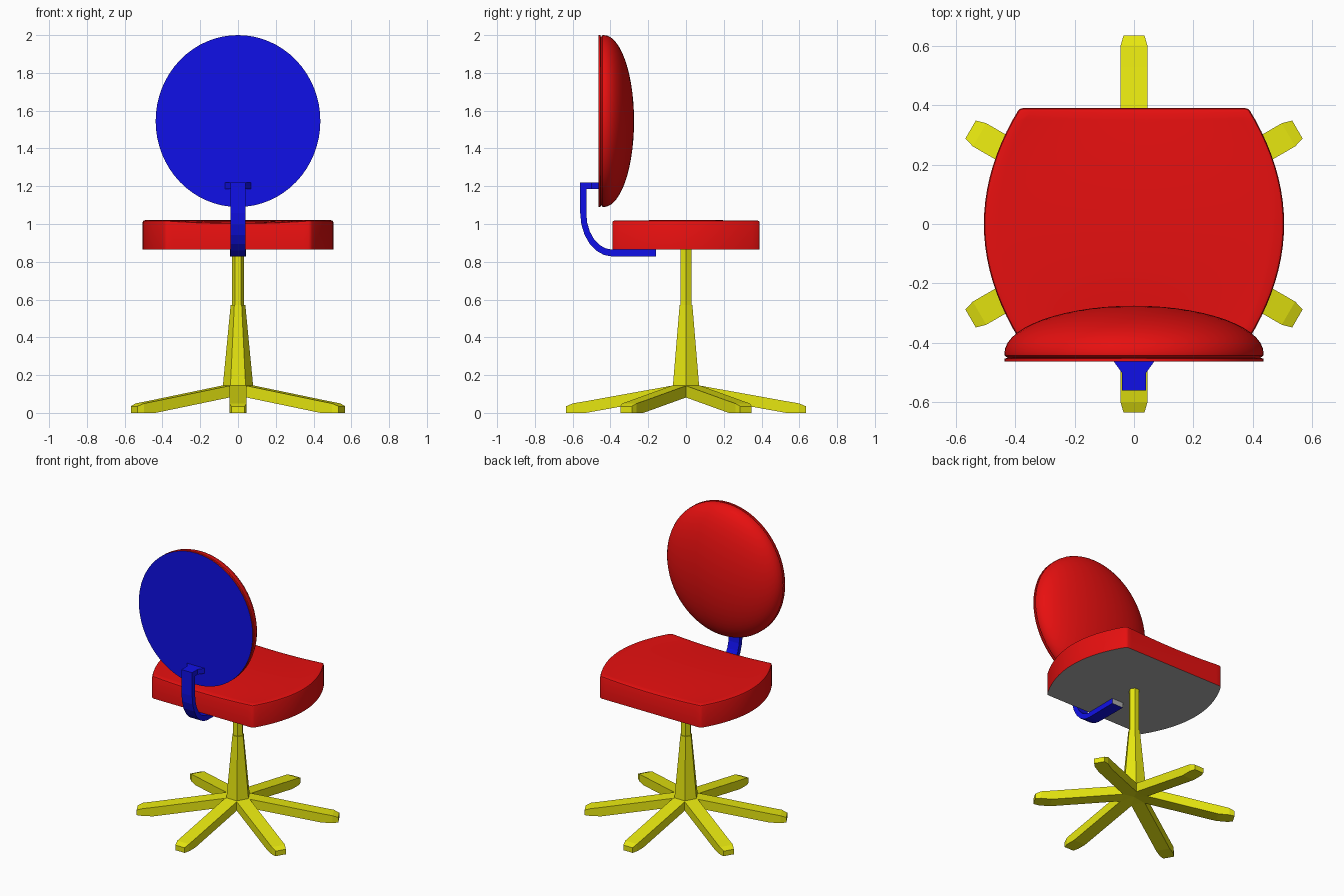
import bpy, bmesh
from math import sin, cos, pi, radians
from mathutils import Matrix, Vector

cube = bpy.data.objects.get("Cube")
if cube:
    bpy.data.objects.remove(cube, do_unlink=True)


def material(name, r, g, b):
    m = bpy.data.materials.new(name)
    m.use_nodes = True
    m.diffuse_color = (r, g, b, 1)
    m.node_tree.nodes["Principled BSDF"].inputs["Base Color"].default_value = (r, g, b, 1)
    return m


RED = material("red upholstery", 0.8, 0.005, 0.005)
BLUE = material("blue bracket", 0.005, 0.005, 0.8)
YELLOW = material("yellow base", 0.8, 0.8, 0.005)
GREY = material("grey underside", 0.42, 0.42, 0.42)


def finish(bm, name, mats, rule=None, smooth=None):
    """Turn a bmesh into an object; rule picks faces of the second material."""
    bmesh.ops.recalc_face_normals(bm, faces=bm.faces[:])
    bm.normal_update()
    if rule:
        for f in bm.faces:
            f.material_index = int(rule(f))
    mesh = bpy.data.meshes.new(name)
    bm.to_mesh(mesh)
    bm.free()
    obj = bpy.data.objects.new(name, mesh)
    bpy.context.collection.objects.link(obj)
    for m in mats:
        mesh.materials.append(m)
    if smooth:
        bpy.ops.object.select_all(action='DESELECT')
        obj.select_set(True)
        bpy.context.view_layer.objects.active = obj
        bpy.ops.object.shade_smooth_by_angle(angle=radians(smooth))
    return obj


def loft(rings):
    """Closed solid through rings with equal point counts."""
    bm = bmesh.new()
    rows = [[bm.verts.new(p) for p in ring] for ring in rings]
    n = len(rows[0])
    for a, b in zip(rows, rows[1:]):
        for i in range(n):
            j = (i + 1) % n
            bm.faces.new((a[i], a[j], b[j], b[i]))
    bm.faces.new(rows[0])
    bm.faces.new(rows[-1])
    return bm


def strap(low, high, w):
    """Rectangular ring across x between two (y, z) points."""
    return [(-w, *low), (w, *low), (w, *high), (-w, *high)]


def hexagon(r, z):
    return [(r * cos(k * pi / 3), r * sin(k * pi / 3), z) for k in range(6)]


# Six sloping legs: distance, bottom, top, half width
leg_sections = [(0, .095, .145, .045), (.07, .083, .145, .045), (.53, 0, .062, .045),
                (.6, 0, .05, .045), (.635, 0, .035, .035)]
for k in range(6):
    bm = loft([strap((d, lo), (d, hi), w) for d, lo, hi, w in leg_sections])
    bm.transform(Matrix.Rotation(k * pi / 3, 4, 'Z'))
    finish(bm, f"leg_{k + 1}", [YELLOW])

# Six-sided tapered column and upper post
finish(loft([hexagon(.08, .1), hexagon(.08, .145), hexagon(.039, .57)]), "column", [YELLOW])
finish(loft([hexagon(.033, .56), hexagon(.033, .866)]), "post", [YELLOW])

# Seat cushion: bowed sides, front and back edges dipping slightly
bm = bmesh.new()
bmesh.ops.create_grid(bm, x_segments=20, y_segments=20, size=1)
for v in bm.verts:
    u, t = v.co.x, v.co.y
    v.co = Vector((u * (.505 - .12 * t * t), t * .39,
                   1.02 - .015 * t * t * (1 - u * u)))
grown = bmesh.ops.extrude_face_region(bm, geom=bm.faces[:])
for v in grown["geom"]:
    if isinstance(v, bmesh.types.BMVert):
        v.co.z = .865
bmesh.ops.recalc_face_normals(bm, faces=bm.faces[:])
rim = [e for e in bm.edges if len(e.link_faces) == 2 and e.calc_face_angle() > .6
       and max(v.co.z for v in e.verts) > .9]
bmesh.ops.bevel(bm, geom=rim, offset=.012, segments=2, profile=.5, affect='EDGES')
finish(bm, "seat", [RED, GREY],
       lambda f: f.normal.z < -.9 and f.calc_center_median().z < .87, 35)

# Curved support arm from under the seat to the flared backrest bracket
arm = [strap((-.16, .828), (-.16, .864), .043)]
for k in range(7):
    a = k * pi / 12
    arm.append(strap((-.39 - .17 * sin(a), 1.058 - .23 * cos(a)),
                     (-.39 - .138 * sin(a), 1.058 - .194 * cos(a)), .041))
arm += [strap((-.56, 1.22), (-.528, 1.185), .041),
        strap((-.5, 1.22), (-.5, 1.185), .041),
        strap((-.46, 1.22), (-.46, 1.185), .07)]
finish(loft(arm), "support_arm", [BLUE, GREY],
       lambda f: f.normal.y > .9 and f.calc_center_median().y > -.2)

# Domed oval backrest, turned about the y axis, with a thin rim
profile = [(0, -.462), (1, -.462), (1, -.453), (.975, -.45), (.998, -.443)]
profile += [(cos(a), -.435 + .16 * sin(a)) for a in (k * pi / 28 for k in range(15))]
bm = bmesh.new()
verts = [bm.verts.new((r, y, 0)) for r, y in profile]
edges = [bm.edges.new(p) for p in zip(verts, verts[1:])]
bmesh.ops.spin(bm, geom=verts + edges, cent=(0, 0, 0), axis=(0, 1, 0),
               angle=2 * pi, steps=64)
bmesh.ops.remove_doubles(bm, verts=bm.verts[:], dist=.0005)
bm.transform(Matrix.Translation((0, 0, 1.545)) @ Matrix.Diagonal((.436, 1, .455, 1)))
finish(bm, "backrest", [RED, BLUE],
       lambda f: f.normal.y < -.9 and f.calc_center_median().y < -.46, 35)
